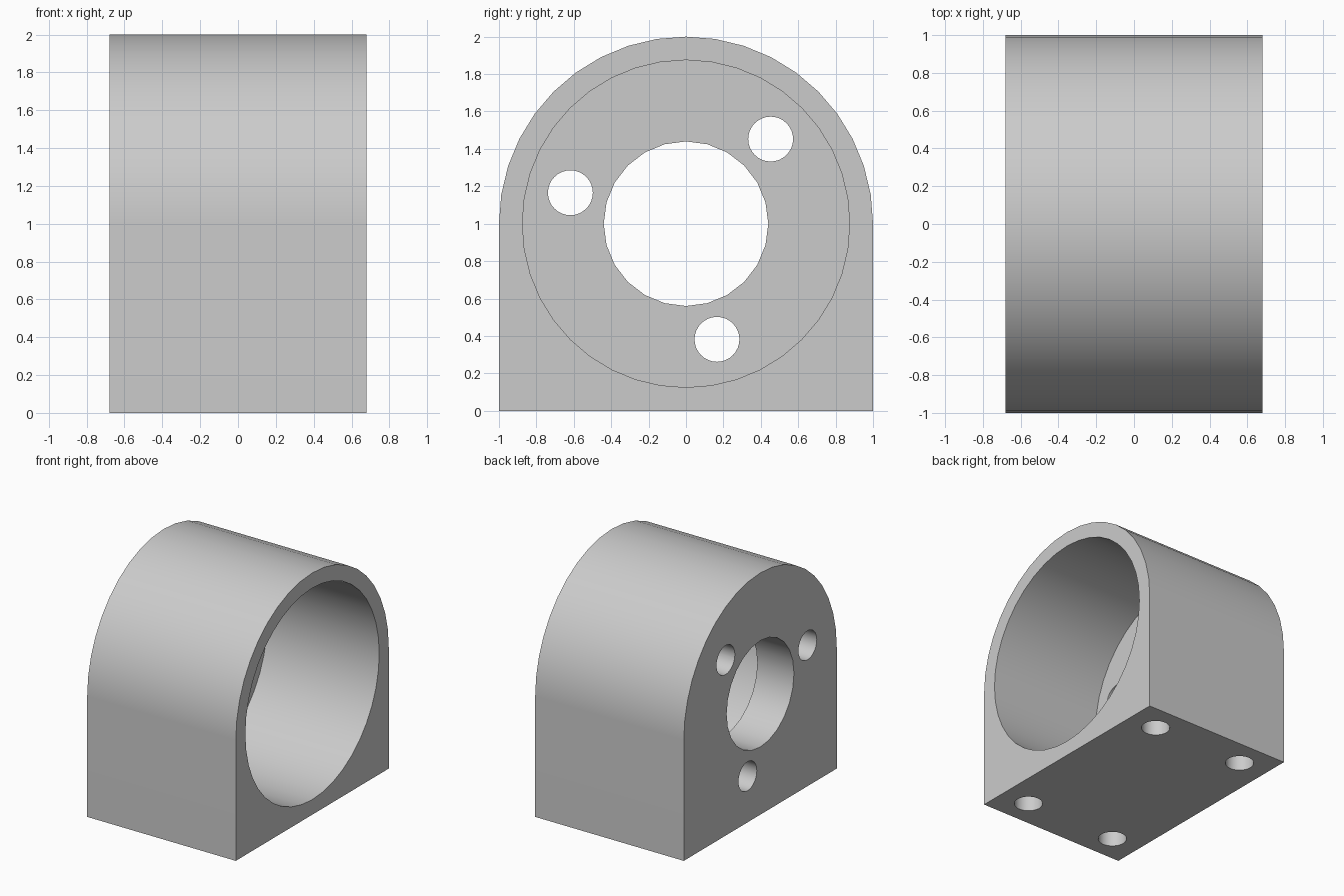
import bpy
import bmesh
from math import cos, sin, pi, radians
from mathutils import Matrix, Vector

HALF = 0.68        # half length along x
AXIS_Z = 1.0       # height of the bore axis
WALL = 0.335       # thickness of the end wall
OVER = 0.1         # cutter overshoot

cube = bpy.data.objects.get("Cube")
if cube:
    bpy.data.objects.remove(cube, do_unlink=True)

grey = bpy.data.materials.new("light_grey")
grey.use_nodes = True
colour = (0.6, 0.6, 0.6, 1)
grey.diffuse_color = colour
grey.node_tree.nodes["Principled BSDF"].inputs["Base Color"].default_value = colour


def add_object(name, bm):
    bmesh.ops.recalc_face_normals(bm, faces=bm.faces)
    mesh = bpy.data.meshes.new(name)
    bm.to_mesh(mesh)
    bm.free()
    mesh.materials.append(grey)
    obj = bpy.data.objects.new(name, mesh)
    bpy.context.collection.objects.link(obj)
    return obj


def cut_cylinder(target, start, end, radius, sides):
    """Cut a round hole between two points."""
    start, end = Vector(start), Vector(end)
    along = end - start
    turn = along.to_track_quat("Z", "Y").to_matrix().to_4x4()
    bm = bmesh.new()
    bmesh.ops.create_cone(bm, cap_ends=True, segments=sides, radius1=radius,
                          radius2=radius, depth=along.length,
                          matrix=Matrix.Translation((start + end) / 2) @ turn)
    cutter = add_object("hole_cutter", bm)
    cutter.hide_render = True
    mod = target.modifiers.new("hole", "BOOLEAN")
    mod.operation = "DIFFERENCE"
    mod.solver = "EXACT"
    mod.object = cutter
    bpy.context.view_layer.objects.active = target
    bpy.ops.object.modifier_apply(modifier=mod.name)
    bpy.data.objects.remove(cutter, do_unlink=True)


# Housing body: square base with a half-round top, extruded along x
bm = bmesh.new()
arch = [(cos(pi * i / 20), AXIS_Z + sin(pi * i / 20)) for i in range(21)]
outline = [(-1, 0), (1, 0)] + arch
face = bm.faces.new([bm.verts.new((-HALF, y, z)) for y, z in outline])
extruded = bmesh.ops.extrude_face_region(bm, geom=[face])
bmesh.ops.translate(bm, vec=(2 * HALF, 0, 0),
                    verts=[v for v in extruded["geom"] if isinstance(v, bmesh.types.BMVert)])
housing = add_object("bearing_housing", bm)

# Large blind bore, open on +x
cut_cylinder(housing, (-HALF + WALL, 0, AXIS_Z), (HALF + OVER, 0, AXIS_Z), 0.875, 40)

# Shaft hole through the end wall
cut_cylinder(housing, (-HALF - OVER, 0, AXIS_Z), (-HALF + WALL + OVER, 0, AXIS_Z), 0.44, 24)

# Three bolt holes around the shaft hole
for degrees in (45, 165, 285):
    y = 0.64 * cos(radians(degrees))
    z = AXIS_Z + 0.64 * sin(radians(degrees))
    cut_cylinder(housing, (-HALF - OVER, y, z), (-HALF + WALL + OVER, y, z), 0.12, 32)

# Four blind mounting holes in the base
for x in (-0.425, 0.425):
    for y in (-0.768, 0.768):
        cut_cylinder(housing, (x, y, -OVER), (x, y, 0.36), 0.11, 32)

# Smooth round walls, crisp rims
bpy.ops.object.select_all(action="DESELECT")
housing.select_set(True)
bpy.context.view_layer.objects.active = housing
bpy.ops.object.shade_smooth_by_angle(angle=radians(30))
weighted = housing.modifiers.new("weighted_normals", "WEIGHTED_NORMAL")
weighted.keep_sharp = True
